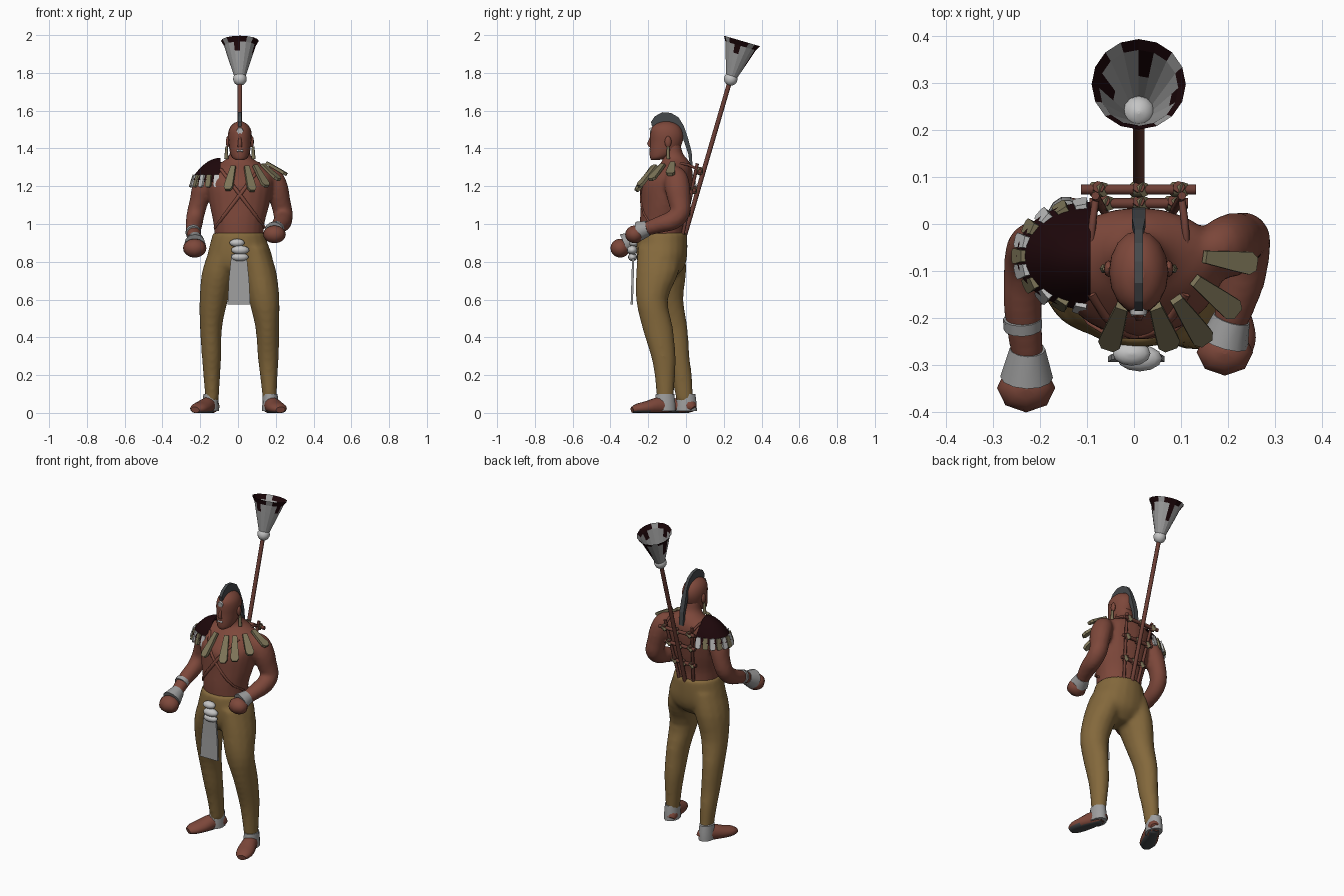
import bpy, bmesh, math
from mathutils import Vector as V

if "Cube" in bpy.data.objects:
    bpy.data.objects.remove(bpy.data.objects["Cube"])

def mat(name, r, g, b):
    m = bpy.data.materials.new(name)
    m.diffuse_color = (r, g, b, 1)
    m.use_nodes = True
    m.node_tree.nodes["Principled BSDF"].inputs["Base Color"].default_value = m.diffuse_color
    return m

SKIN = mat("red_brown_skin", .205, .064, .043)
TAN = mat("tan_trousers", .23, .14, .045)
WHITE = mat("white_wrap", .55, .55, .55)
GREY = mat("grey_cloth", .34, .34, .34)
KHAKI = mat("khaki_feather", .21, .18, .10)
DARK = mat("dark_maroon", .012, .002, .003)
SLATE = mat("slate_hair", .06, .065, .07)
WOOD = mat("red_wood", .15, .048, .035)
X, Y, Z = V((1, 0, 0)), V((0, 1, 0)), V((0, 0, 1))

def make(name, verts, faces, mats, rule=None, smooth=True):
    me = bpy.data.meshes.new(name)
    me.from_pydata([tuple(v) for v in verts], [], faces)
    bm = bmesh.new()
    bm.from_mesh(me)
    bmesh.ops.recalc_face_normals(bm, faces=bm.faces)
    bm.to_mesh(me)
    bm.free()
    for m in (mats if isinstance(mats, list) else [mats]):
        me.materials.append(m)
    for p in me.polygons:
        p.use_smooth = smooth and len(p.vertices) < 5
        if rule:
            p.material_index = rule(p)
    ob = bpy.data.objects.new(name, me)
    bpy.context.collection.objects.link(ob)
    return ob

def refine(pts, k):
    """Catmull-Rom interpolation of section tuples."""
    out = []
    for i in range(len(pts) - 1):
        a, b, c, d = pts[max(i - 1, 0)], pts[i], pts[i + 1], pts[min(i + 2, len(pts) - 1)]
        for j in range(k):
            t = j / k
            out.append([.5 * (2 * q + (r - p) * t + (2 * p - 5 * q + 4 * r - s) * t * t
                              + (3 * q - p - 3 * r + s) * t ** 3) for p, q, r, s in zip(a, b, c, d)])
    return out + [list(pts[-1])]

def loft(name, pts, mats, flat=False, n=14, k=3, floor=None, cap=True, rule=None, smooth=True):
    """Elliptic sections (x, y, z, ra, rb); flat keeps the rings horizontal."""
    s = refine(pts, k)
    verts, faces = [], []
    for i, p in enumerate(s):
        d = (V(s[min(i + 1, len(s) - 1)][:3]) - V(s[max(i - 1, 0)][:3])).normalized()
        if flat:
            u, v = X, Y
        else:
            v = d.cross(X if abs(d.x) < .9 else Y).normalized()
            u = v.cross(d)
        for j in range(n):
            a = math.tau * j / n
            q = V(p[:3]) + u * p[3] * math.cos(a) + v * p[4] * math.sin(a)
            if floor is not None:
                q.z = max(q.z, floor)
            verts.append(q)
    for i in range(len(s) - 1):
        for j in range(n):
            j2 = (j + 1) % n
            faces.append((i * n + j, i * n + j2, i * n + n + j2, i * n + n + j))
    if cap:
        faces += [tuple(range(n)), tuple(range(len(verts) - n, len(verts)))]
    return make(name, verts, faces, mats, rule, smooth)

def rod(name, a, b, r, m, n=8, r2=None):
    r2 = r if r2 is None else r2
    return loft(name, [(*a, r, r), (*b, r2, r2)], m, n=n, k=1)

def ball(name, c, r, m, seg=12):
    pts = [(c[0], c[1], c[2] + r[2] * math.sin(t), r[0] * math.cos(t), r[1] * math.cos(t))
           for t in [math.radians(-85 + 170 * i / 8) for i in range(9)]]
    return loft(name, pts, m, flat=True, n=seg, k=1)

def fuse(name, obs, size=.011, rounds=5):
    """Join overlapping lofts into one smooth skin."""
    bpy.ops.object.select_all(action='DESELECT')
    for o in obs:
        o.select_set(True)
    bpy.context.view_layer.objects.active = obs[0]
    bpy.ops.object.join()
    obs[0].name = name
    r = obs[0].modifiers.new("blend", 'REMESH')
    r.mode, r.voxel_size, r.use_smooth_shade = 'VOXEL', size, True
    obs[0].modifiers.new("soften", 'SMOOTH').iterations = rounds

def blade(name, a, b, w1, w2, m, th=.006):
    """Tapering feather plate with a blunt tip."""
    a, b = V(a), V(b)
    d = b - a
    side = d.cross(Z).normalized()
    nrm = side.cross(d).normalized() * th
    prof = [(0, w1), (.55, (w1 + w2) * .55), (.88, w2), (1, w2 * .55)]
    out = [a + d * t + side * w for t, w in prof] + [a + d * t - side * w for t, w in reversed(prof)]
    n = len(out)
    faces = [tuple(range(n)), tuple(range(n, 2 * n))]
    faces += [(i, (i + 1) % n, n + (i + 1) % n, n + i) for i in range(n)]
    return make(name, [p + nrm for p in out] + [p - nrm for p in out], faces, m, smooth=False)

# Torso and neck, fused with the arms
TORSO = [(.005, -.125, .9, .128, .115), (.005, -.126, 1.0, .135, .118), (.008, -.113, 1.1, .158, .127),
         (.01, -.102, 1.2, .175, .133), (.01, -.085, 1.25, .18, .12), (.01, -.066, 1.295, .155, .098),
         (.01, -.055, 1.335, .085, .07), (.01, -.07, 1.37, .055, .055), (.01, -.08, 1.43, .05, .052)]
fuse("torso_and_arms", [
    loft("torso", TORSO, SKIN, flat=True, n=20),
    loft("left_arm", [(.14, -.06, 1.285, .03, .03), (.18, -.052, 1.25, .055, .06), (.206, -.045, 1.19, .06, .068),
                      (.224, -.035, 1.12, .054, .06), (.238, -.03, 1.06, .052, .052), (.238, -.07, 1.02, .05, .052),
                      (.227, -.13, 1.0, .048, .046), (.2, -.22, .97, .036, .036)], SKIN),
    loft("right_arm", [(-.12, -.06, 1.28, .03, .03), (-.16, -.06, 1.245, .05, .055), (-.187, -.055, 1.19, .057, .062),
                       (-.207, -.047, 1.12, .05, .056), (-.225, -.055, 1.05, .048, .05), (-.232, -.1, 1., .045, .048),
                       (-.236, -.18, .965, .041, .041), (-.225, -.29, .915, .034, .034)], SKIN)])

# Crossed chest straps following the torso surface
rows = refine(TORSO, 6)
for s in (-1, 1):
    path = []
    for i in range(9):
        t = i / 8
        x, z = .01 + s * (-.10 + .23 * t), 1.29 - .31 * t
        p = min(rows, key=lambda q: abs(q[2] - z))
        y = p[1] - p[4] * math.sqrt(max(.02, 1 - ((x - p[0]) / p[3]) ** 2))
        path.append((x, y, z, .010, .006))
    loft("chest_strap", path, SKIN, n=6, k=1)

# Head, nose, ears, face paint, earrings
loft("head", [(.01, -.165, 1.338, .018, .018), (.01, -.145, 1.35, .04, .045), (.01, -.12, 1.38, .053, .073),
              (.01, -.105, 1.43, .06, .085), (.01, -.102, 1.47, .063, .088), (.01, -.105, 1.505, .056, .08),
              (.01, -.105, 1.53, .037, .055), (.01, -.105, 1.543, .012, .018)], SKIN, flat=True, n=16)
loft("nose", [(.01, -.185, 1.46, .007, .007), (.01, -.194, 1.425, .011, .014), (.01, -.188, 1.408, .012, .01)],
     SKIN, flat=True, n=6, k=1)
rod("forehead_paint", (.01, -.168, 1.497), (.01, -.191, 1.493), .018, WHITE, 6)
rod("mouth_paint", (-.006, -.190, 1.388), (.026, -.190, 1.388), .006, WHITE, 4)
for s in (-1, 1):
    ball("ear", (.01 + s * .064, -.095, 1.435), (.01, .018, .03), SKIN, 8)
    rod("earring", (.01 + s * .07, -.095, 1.41), (.01 + s * .072, -.095, 1.345), .007, KHAKI, 6, .011)

# Crest of hair with a tail hanging behind
outer = [(-.185, 1.54), (-.165, 1.57), (-.125, 1.592), (-.08, 1.588), (-.04, 1.565), (-.012, 1.52),
         (.012, 1.45), (.03, 1.38), (.035, 1.3)]
inner = [(-.18, 1.515), (-.16, 1.525), (-.12, 1.53), (-.08, 1.53), (-.045, 1.51), (-.028, 1.48),
         (-.008, 1.43), (.012, 1.37), (.022, 1.3)]
n = len(outer)
verts = [V((.01 + s * (.009 if i < 6 else .014), y, z)) for s in (-1, 1) for row in (outer, inner)
         for i, (y, z) in enumerate(row)]
faces = []
for i in range(n - 1):
    o1, i1, o2, i2 = i, n + i, 2 * n + i, 3 * n + i
    faces += [(o1, o1 + 1, i1 + 1, i1), (o2, o2 + 1, i2 + 1, i2), (o1, o1 + 1, o2 + 1, o2), (i1, i1 + 1, i2 + 1, i2)]
faces += [(0, n, 3 * n, 2 * n), (n - 1, 2 * n - 1, 4 * n - 1, 3 * n - 1)]
make("hair_crest", verts, faces, SLATE, smooth=False)

# Trousers: hips and two legs fused
fuse("trousers", [
    loft("hips", [(.005, -.125, .955, .137, .13), (.005, -.127, .9, .152, .135), (.01, -.128, .82, .174, .133),
                  (.01, -.13, .76, .15, .115), (.01, -.13, .71, .06, .06)], TAN, flat=True, n=20),
    loft("right_leg", [(-.07, -.12, .88, .075, .115), (-.10, -.113, .75, .09, .116), (-.128, -.10, .6, .076, .087),
                       (-.143, -.066, .45, .059, .075), (-.14, -.043, .3, .052, .062), (-.139, -.023, .2, .045, .055),
                       (-.137, -.006, .06, .035, .045)], TAN, flat=True),
    loft("left_leg", [(.085, -.14, .88, .075, .115), (.113, -.15, .75, .09, .115), (.138, -.18, .6, .082, .085),
                      (.155, -.15, .45, .063, .082), (.16, -.12, .3, .056, .066), (.163, -.112, .2, .047, .055),
                      (.168, -.11, .06, .036, .044)], TAN, flat=True)], .012, 6)

# Shoes with dark soles, ankle wraps down to the heel
for name, h, t in (("right", (-.125, .04), (-.222, -.155)), ("left", (.158, -.07), (.222, -.275))):
    h, t = V(h), V(t)
    secs = [(0, .02, .028, .02), (.1, .035, .038, .04), (.35, .038, .042, .046), (.65, .028, .05, .036),
            (.9, .022, .045, .028), (1.05, .016, .025, .016)]
    loft(name + "_shoe", [(*(h.lerp(t, f)), z, a, b) for f, z, a, b in secs], [SKIN, SLATE], floor=0,
         rule=lambda p: int(p.center.z < .008))
    c = h.lerp(t, .2)
    loft(name + "_ankle_wrap", [(c.x, c.y, .01, .043, .058), (c.x, c.y, .05, .042, .056),
                                (c.x, c.y, .1, .039, .05)], GREY, flat=True)

# Cuffs and fists
rod("left_cuff", (.207, -.2, .978), (.192, -.25, .962), .04, GREY, 12, .052)
rod("right_cuff", (-.226, -.265, .925), (-.228, -.325, .895), .038, GREY, 12, .056)
rod("right_forearm_band", (-.237, -.2, .96), (-.236, -.222, .95), .041, GREY, 12)
ball("left_fist", (.193, -.272, .945), (.06, .05, .047), SKIN, 8)
ball("right_fist", (-.229, -.348, .872), (.062, .052, .05), SKIN, 8)

# Loincloth with knotted top
verts = [V((.005 + s * w, y + e, z)) for e in (0, .012) for z, y, w in
         ((.84, -.285, .04), (.7, -.289, .054), (.575, -.293, .06)) for s in (-1, 1)]
make("loincloth", verts, [(0, 1, 3, 2), (2, 3, 5, 4), (6, 7, 9, 8), (8, 9, 11, 10), (0, 2, 8, 6), (2, 4, 10, 8),
                          (1, 3, 9, 7), (3, 5, 11, 9), (0, 1, 7, 6), (4, 5, 11, 10)], GREY, smooth=False)
for c, r in (((-.005, -.275, .9), (.04, .026, .022)), ((.012, -.285, .862), (.048, .028, .024)),
             ((.01, -.283, .825), (.046, .024, .022))):
    ball("loincloth_knot", c, r, WHITE)

# Shoulder cape and its trim of teeth
def cape(a, t, lift=0):
    return V((-.092 - .158 * t * math.sin(a), -.068 + .115 * t * math.cos(a), 1.35 + lift - .118 * t ** 2.1))
A, T = 14, 7
verts = [cape(math.pi * i / A, j / T, k) for k in (0, -.01) for i in range(A + 1) for j in range(T + 1)]
faces, off = [], (A + 1) * (T + 1)
for k in (0, off):
    for i in range(A):
        for j in range(T):
            q = k + i * (T + 1) + j
            faces.append((q, q + 1, q + T + 2, q + T + 1))
make("shoulder_cape", verts, faces, DARK)
for i in range(11):
    a = math.pi * (i + .5) / 11
    tip = cape(a, 1.03)
    tip.z = 1.195
    blade("cape_tooth", cape(a, .9, .004), tip, .012, .016, KHAKI if i % 2 else WHITE)

# Feather collar
for a, b in (((.15, -.07, 1.325), (.258, -.085, 1.262)), ((.13, -.12, 1.315), (.218, -.188, 1.235)),
             ((.09, -.16, 1.31), (.152, -.25, 1.2)), ((.045, -.175, 1.305), (.077, -.262, 1.175)),
             ((-.025, -.175, 1.305), (-.055, -.262, 1.18))):
    blade("collar_feather", a, b, .013, .024, KHAKI, .008)

# Back frame: two uprights, rungs, bindings and shoulder cords
lean = lambda z: -.015 + (z - .92) * .295
for s in (-1, 1):
    rod("frame_upright", (.01 + s * .045, lean(.93) - .012, .91), (.01 + s * .092, .06, 1.32), .009, WOOD)
    loft("shoulder_cord", [(.01 + s * .09, .06, 1.29, .008, .008), (.01 + s * .1, -.02, 1.32, .008, .008),
                           (.01 + s * .1, -.12, 1.285, .008, .008)], WOOD, n=6)
for z, w in ((1.28, .122), (1.18, .105), (1.06, .085), (.94, .06)):
    y = lean(z) - .018
    rod("frame_rung", (.01 - w, y, z), (.01 + w, y, z), .011, WOOD)
    for x in (-w * .7, 0, w * .7):
        rod("frame_binding", (.01 + x - .012, y, z - .012), (.01 + x + .012, y, z + .012), .016, KHAKI, 7)
        rod("frame_knot", (.01 + x, y - .006, z - .016), (.01 + x, y + .006, z + .017), .013, WOOD, 7)

# Staff with a ball and a flaring feather brush
rod("staff", (.01, lean(.92), .91), (.01, .235, 1.765), .012, WOOD, 8)
ball("staff_ball", (.01, .237, 1.768), (.036, .036, .036), WHITE)
d = V((0, .28, .96)).normalized()
base = V((.01, .24, 1.775))
secs = [(*(base + d * h), r, r) for h, r in ((0, .028), (.08, .054), (.13, .07), (.175, .084), (.202, .1))]
def brush_rule(p):
    """Dark tips between pale feather blades."""
    h, c = (V(p.center) - base).dot(d), p.index % 16
    return int((h > .18 and c % 4 != 1) or (h > .14 and c % 4 == 3) or (h > .09 and c in (7, 3)))
loft("feather_brush", secs, [GREY, DARK], k=1, n=16, cap=False, rule=brush_rule, smooth=False)
